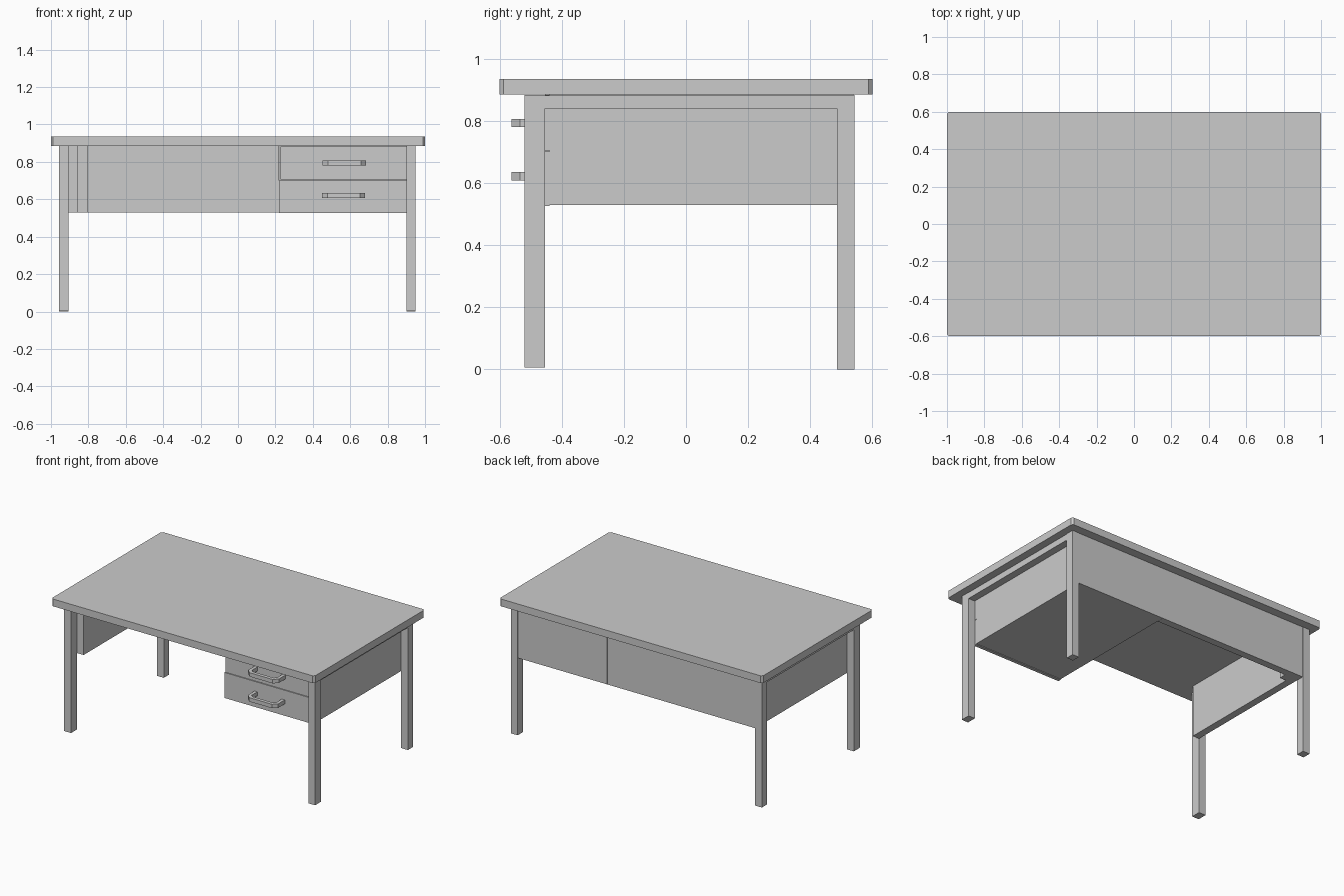
import bpy, bmesh
from mathutils import Vector

if "Cube" in bpy.data.objects:
    bpy.data.objects.remove(bpy.data.objects["Cube"])


def prism(name, outline, z0, z1):
    """Extrude an XY outline from z0 up to z1."""
    bm = bmesh.new()
    face = bm.faces.new([bm.verts.new((x, y, z0)) for x, y in outline])
    ext = bmesh.ops.extrude_face_region(bm, geom=[face])
    verts = [g for g in ext["geom"] if isinstance(g, bmesh.types.BMVert)]
    bmesh.ops.translate(bm, verts=verts, vec=Vector((0, 0, z1 - z0)))
    bmesh.ops.recalc_face_normals(bm, faces=bm.faces)
    me = bpy.data.meshes.new(name)
    bm.to_mesh(me)
    bm.free()
    ob = bpy.data.objects.new(name, me)
    bpy.context.collection.objects.link(ob)
    return ob


def box(name, x0, x1, y0, y1, z0, z1):
    return prism(name, [(x0, y0), (x1, y0), (x1, y1), (x0, y1)], z0, z1)


# Desktop with small clipped corners
c = 0.012
prism("desktop", [(-1 + c, -0.6), (1 - c, -0.6), (1, -0.6 + c), (1, 0.6 - c),
                  (1 - c, 0.6), (-1 + c, 0.6), (-1, 0.6 - c), (-1, -0.6 + c)],
      0.885, 0.935)

# Legs and side rails, both sides
for side, xa, xb in (("left", -0.957, -0.905), ("right", 0.9, 0.95)):
    box(f"front_leg_{side}", xa, xb, -0.52, -0.455, 0.005, 0.884)
    box(f"back_leg_{side}", xa, xb, 0.487, 0.543, 0, 0.884)
    box(f"side_rail_{side}", xa, xb, -0.455, 0.487, 0.84, 0.882)

# Left side panel, back panel and the corner post between them
box("left_panel", -0.905, -0.855, -0.455, 0.49, 0.53, 0.885)
box("back_panel", -0.905, 0.22, 0.49, 0.54, 0.53, 0.885)
box("corner_post", -0.855, -0.805, 0.44, 0.49, 0.53, 0.885)

# Drawer cabinet and two drawer fronts
box("drawer_cabinet", 0.221, 0.9, -0.44, 0.54, 0.53, 0.885)
box("lower_drawer_front", 0.22, 0.9, -0.463, -0.44, 0.526, 0.701)
box("upper_drawer_front", 0.228, 0.9, -0.463, -0.44, 0.705, 0.883)

# Bracket handles with clipped outer corners
for name, x0, x1, z in (("upper_handle", 0.452, 0.685, 0.78),
                        ("lower_handle", 0.45, 0.68, 0.608)):
    t = 0.022
    prism(name, [(x0, -0.463), (x0, -0.535), (x0 + 0.028, -0.562),
                 (x1 - 0.028, -0.562), (x1, -0.535), (x1, -0.463),
                 (x1 - t, -0.463), (x1 - t, -0.525), (x1 - 0.037, -0.538),
                 (x0 + 0.037, -0.538), (x0 + t, -0.525), (x0 + t, -0.463)],
          z, z + 0.027)
